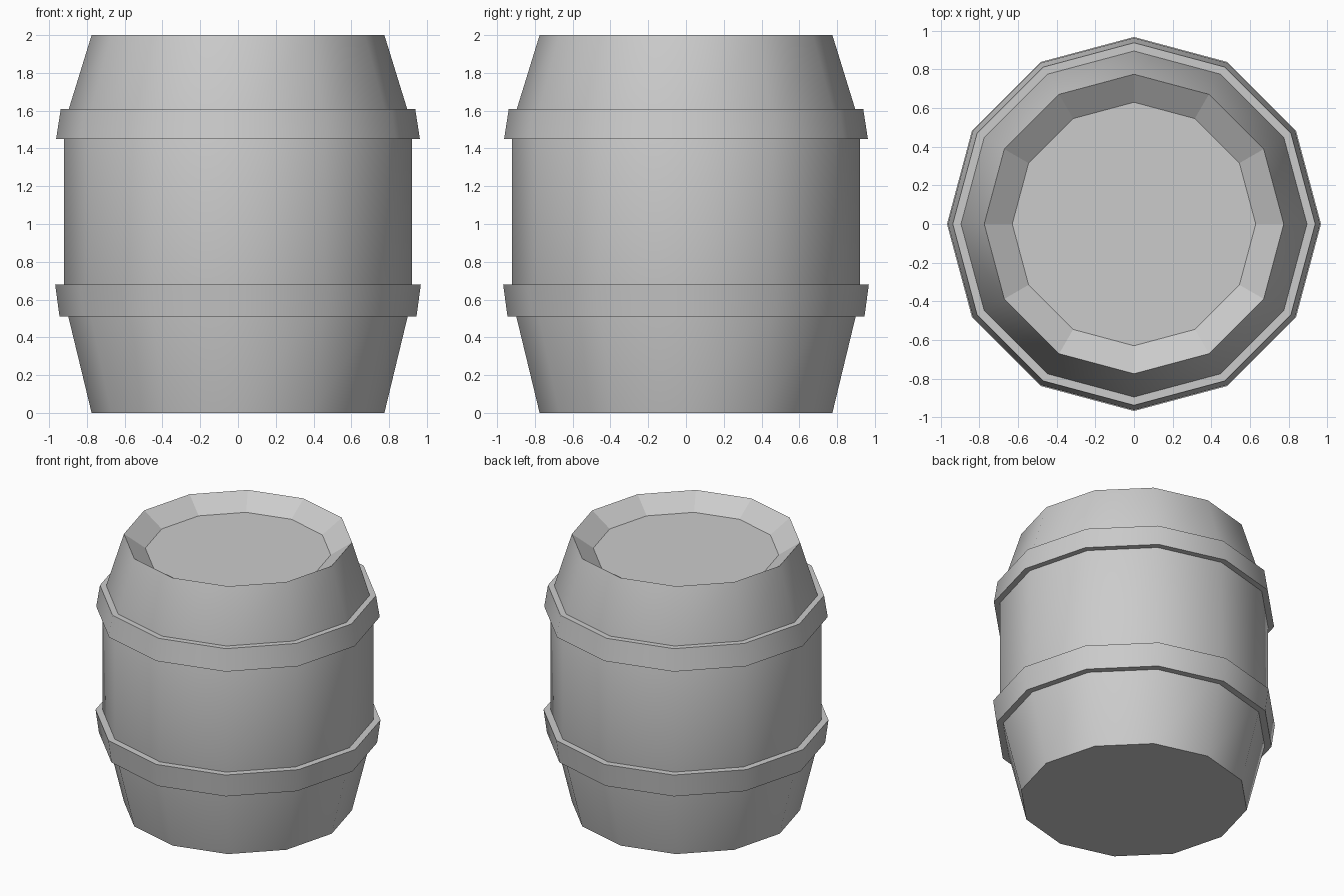
import bpy
import bmesh
from math import sin, cos, pi, radians

if "Cube" in bpy.data.objects:
    bpy.data.objects.remove(bpy.data.objects["Cube"])

SIDES = 12


def lathe(name, profile, cap=False):
    """Revolve (radius, height) points into a 12-sided object."""
    bm = bmesh.new()
    rings = [[bm.verts.new((r * cos(2 * pi * i / SIDES), r * sin(2 * pi * i / SIDES), z))
              for i in range(SIDES)] for r, z in profile]
    for a, b in zip(rings, rings[1:]):
        for i in range(SIDES):
            j = (i + 1) % SIDES
            bm.faces.new((a[i], a[j], b[j], b[i]))
    if cap:
        bm.faces.new(rings[0][::-1])
        bm.faces.new(rings[-1])
    mesh = bpy.data.meshes.new(name)
    bm.to_mesh(mesh)
    bm.free()
    obj = bpy.data.objects.new(name, mesh)
    bpy.context.collection.objects.link(obj)
    bpy.ops.object.select_all(action='DESELECT')
    obj.select_set(True)
    bpy.context.view_layer.objects.active = obj
    bpy.ops.object.shade_smooth_by_angle(angle=radians(30.5))
    return obj


# Bulging body with a sloped recess leading down to the lid
body = lathe("barrel_body", [(0.775, 0), (0.92, 0.6), (0.92, 1.53),
                             (0.775, 2.0), (0.63, 1.9)], cap=True)
for face in body.data.polygons:
    if face.center.z > 1.85:
        face.use_smooth = False

# Two flared hoops, each wrapped around a bend of the body
lathe("lower_hoop", [(0.895, 0.51), (0.945, 0.51), (0.968, 0.68), (0.918, 0.68)])
lathe("upper_hoop", [(0.918, 1.45), (0.963, 1.45), (0.938, 1.61), (0.893, 1.61)])

# Scale the hoop width to exactly the two-unit height limit
bpy.ops.object.select_all(action='DESELECT')
